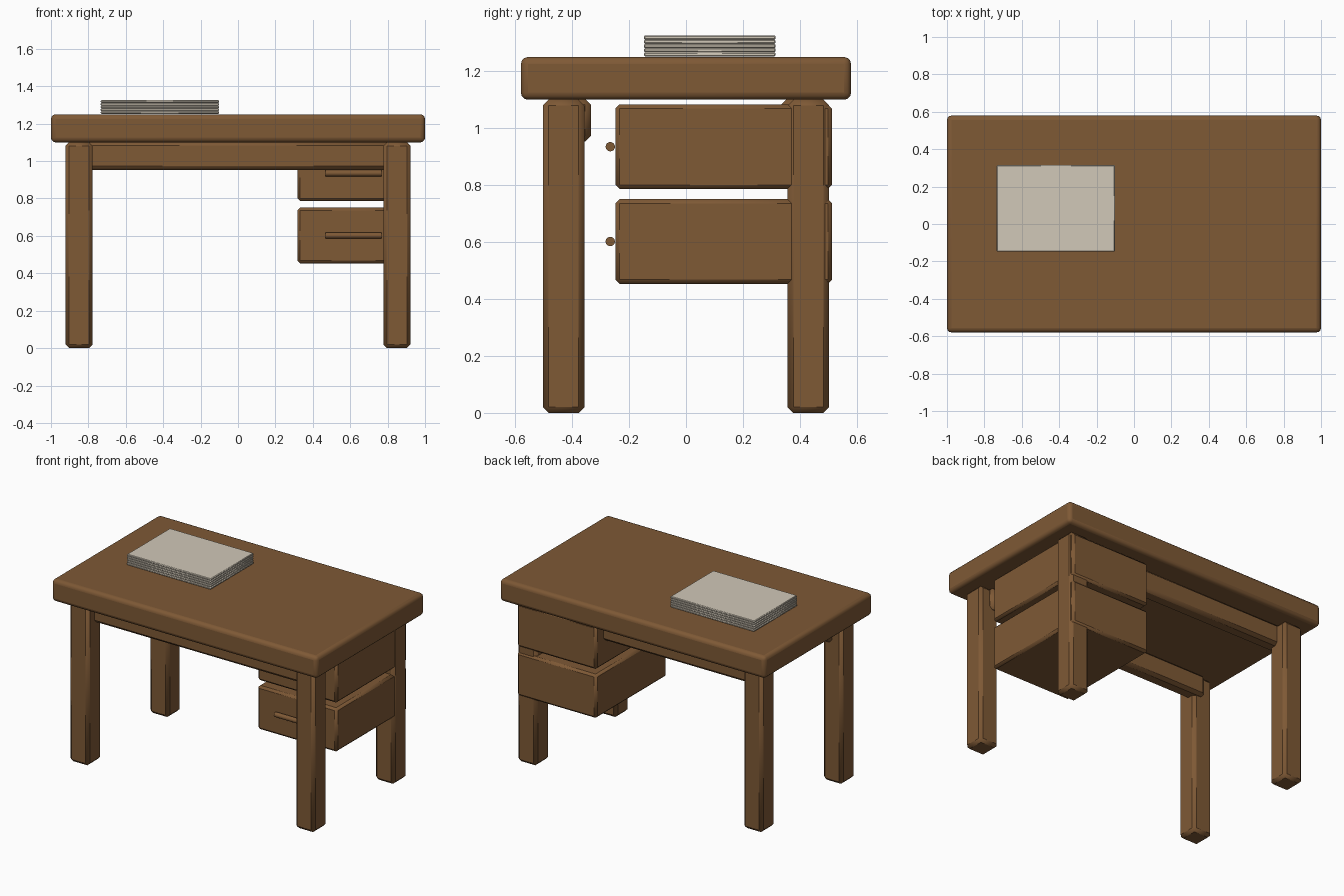
import bpy, math

if "Cube" in bpy.data.objects:
    bpy.data.objects.remove(bpy.data.objects["Cube"])


def material(name, rgb):
    m = bpy.data.materials.new(name)
    m.diffuse_color = (*rgb, 1)
    m.use_nodes = True
    m.node_tree.nodes["Principled BSDF"].inputs["Base Color"].default_value = m.diffuse_color
    return m


wood = material("brown wood", (0.21, 0.10, 0.036))
paper = material("cream paper", (0.64, 0.58, 0.48))


def box(name, lo, hi, mat, bevel=0.02, segments=1):
    """Bevelled box between two corners."""
    bpy.ops.mesh.primitive_cube_add(size=1, location=[(a + b) / 2 for a, b in zip(lo, hi)])
    o = bpy.context.object
    o.name = name
    o.scale = [b - a for a, b in zip(lo, hi)]
    bpy.ops.object.transform_apply(location=False, rotation=False, scale=True)
    o.data.materials.append(mat)
    b = o.modifiers.new("Bevel", 'BEVEL')
    b.width = bevel
    b.segments = segments
    bpy.ops.object.shade_smooth_by_angle(angle=math.radians(40))
    return o


# Table top
box("table_top", (-1, -0.58, 1.10), (1, 0.58, 1.25), wood, 0.025, 3)

# Legs and long rails, front and back
for sy, end in ((-1, "front"), (1, "back")):
    for sx, side in ((-1, "left"), (1, "right")):
        cx, cy, h = sx * 0.85, sy * 0.43, 0.073
        box(f"{end}_{side}_leg", (cx - h, cy - h, 0), (cx + h, cy + h, 1.10), wood, 0.02)
    cy = sy * 0.383
    box(f"{end}_rail", (-0.85, cy - 0.049, 0.953), (0.85, cy + 0.049, 1.103), wood, 0.02)

# Drawers with round bar handles
for z, level in ((0.453, "lower"), (0.786, "upper")):
    box(f"{level}_drawer", (0.317, -0.248, z), (0.917, 0.513, z + 0.298), wood, 0.015)
    bpy.ops.mesh.primitive_cylinder_add(vertices=16, radius=0.0165, depth=0.30,
                                        location=(0.617, -0.266, z + 0.149),
                                        rotation=(0, math.pi / 2, 0))
    handle = bpy.context.object
    handle.name = f"{level}_handle"
    handle.data.materials.append(wood)
    bpy.ops.object.shade_smooth_by_angle(angle=math.radians(40))

# Stack of paper sheets
for i in range(5):
    z = 1.252 + i * 0.0148
    box(f"paper_sheet_{i + 1}", (-0.734, -0.148, z), (-0.102, 0.315, z + 0.0148), paper, 0.004)
